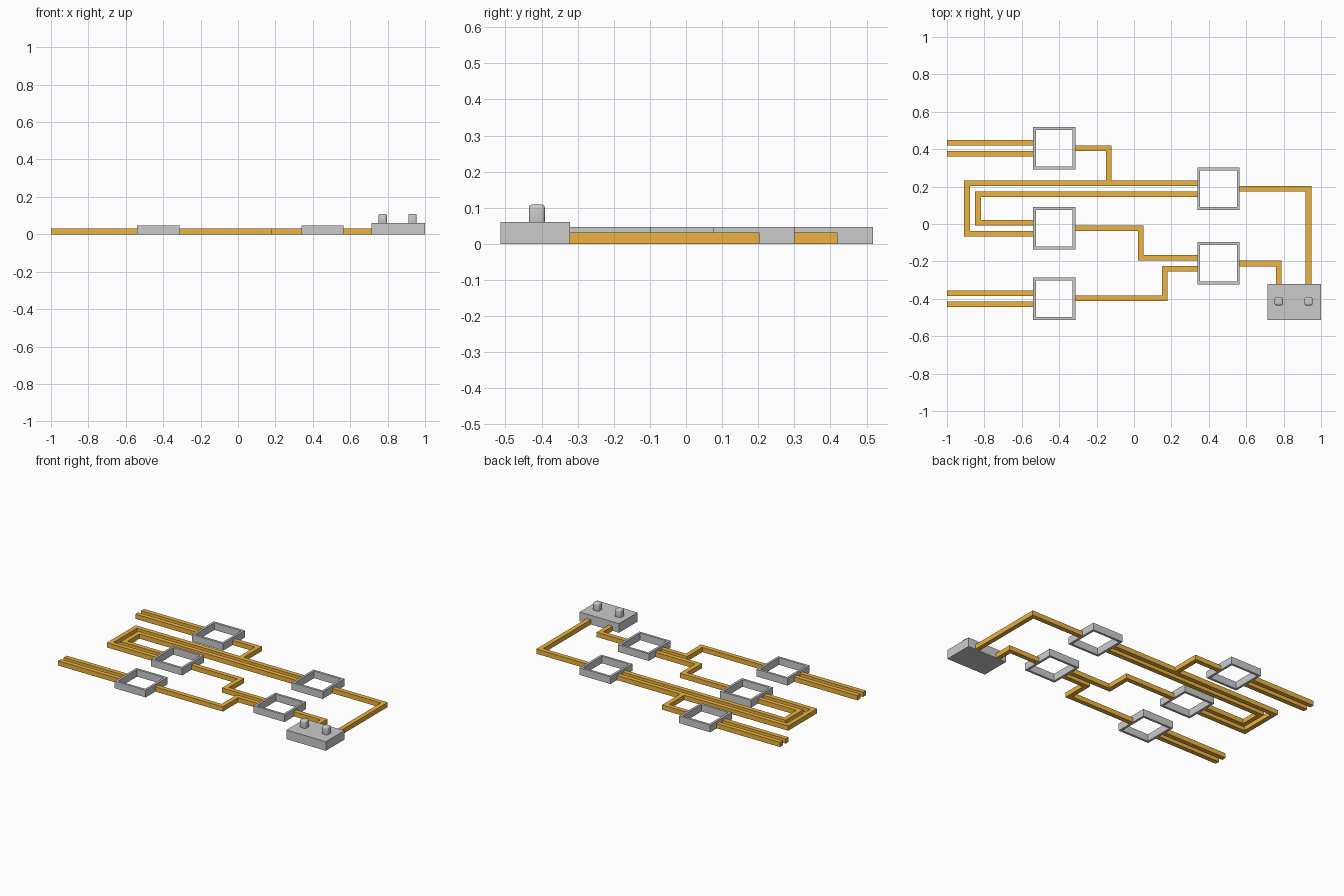
import bpy, bmesh
from mathutils import Vector

if "Cube" in bpy.data.objects:
    bpy.data.objects.remove(bpy.data.objects["Cube"])

orange = bpy.data.materials.new("wire_orange")
orange.diffuse_color = (0.85, 0.45, 0.05, 1)
orange.use_nodes = True
orange.node_tree.nodes["Principled BSDF"].inputs["Base Color"].default_value = orange.diffuse_color


def finish(name, bm, mat=None):
    bmesh.ops.recalc_face_normals(bm, faces=bm.faces[:])
    me = bpy.data.meshes.new(name)
    bm.to_mesh(me)
    bm.free()
    ob = bpy.data.objects.new(name, me)
    bpy.context.collection.objects.link(ob)
    if mat:
        me.materials.append(mat)
    return ob


def box(name, x0, x1, y0, y1, z0, z1, bevel=0):
    bm = bmesh.new()
    bmesh.ops.create_cube(bm, size=1)
    for v in bm.verts:
        v.co = ((x0 + x1) / 2 + v.co.x * (x1 - x0),
                (y0 + y1) / 2 + v.co.y * (y1 - y0),
                (z0 + z1) / 2 + v.co.z * (z1 - z0))
    if bevel:
        bmesh.ops.bevel(bm, geom=bm.edges[:], offset=bevel, segments=3,
                        profile=0.5, affect='EDGES')
    return finish(name, bm)


def loft(bm, rings, closed):
    n = len(rings)
    for i in range(n if closed else n - 1):
        a, b = rings[i], rings[(i + 1) % n]
        for k in range(4):
            bm.faces.new((a[k], a[(k + 1) % 4], b[(k + 1) % 4], b[k]))
    if not closed:
        bm.faces.new(rings[0])
        bm.faces.new(rings[-1])


def wire(name, pts, half=0.015, h=0.031):
    """Square-section strip with mitred right-angle corners."""
    bm = bmesh.new()
    p = [Vector(q) for q in pts]
    dirs = [(b - a).normalized() for a, b in zip(p, p[1:])]
    normals = [Vector((-d.y, d.x)) for d in dirs]
    rings = []
    for i, q in enumerate(p):
        if 0 < i < len(p) - 1:
            off = normals[i - 1] + normals[i]
        else:
            off = normals[0] if i == 0 else normals[-1]
        l, r = q + off * half, q - off * half
        rings.append([bm.verts.new((c.x, c.y, z))
                      for c, z in ((l, 0), (r, 0), (r, h), (l, h))])
    loft(bm, rings, False)
    return finish(name, bm, orange)


def frame(name, cx, cy, half=0.113, wall=0.015, h=0.047):
    """Open square gate housing."""
    bm = bmesh.new()
    rings = []
    for sx, sy in ((-1, -1), (1, -1), (1, 1), (-1, 1)):
        rings.append([bm.verts.new((cx + sx * r, cy + sy * r, z))
                      for r, z in ((half, 0), (half, h),
                                   (half - wall, h), (half - wall, 0))])
    loft(bm, rings, True)
    return finish(name, bm)


# Gate housings
XL, XR = -0.426, 0.452
L, R = XL - 0.113, XL + 0.113
L2, R2 = XR - 0.113, XR + 0.113
for i, (x, y) in enumerate(((XL, 0.405), (XL, -0.022), (XL, -0.4),
                            (XR, 0.188), (XR, -0.21))):
    frame(f"gate_frame_{i + 1}", x, y)

# Input wires
for i, y in enumerate((0.435, 0.376, -0.37, -0.429)):
    wire(f"input_wire_{i + 1}", [(-1, y), (L, y)])

# Looping wires between the upper right gate and the middle left gate
wire("outer_loop_wire", [(L2, 0.218), (-0.893, 0.218), (-0.893, -0.053), (L, -0.053)])
wire("inner_loop_wire", [(L2, 0.16), (-0.834, 0.16), (-0.834, 0.007), (L, 0.007)])

# Gate output wires
wire("top_gate_wire", [(R, 0.405), (-0.135, 0.405), (-0.135, 0.233)])
wire("middle_gate_wire", [(R, -0.023), (0.036, -0.023), (0.036, -0.181), (L2, -0.181)])
wire("bottom_gate_wire", [(R, -0.398), (0.164, -0.398), (0.164, -0.239), (L2, -0.239)])
wire("upper_result_wire", [(R2, 0.189), (0.933, 0.189), (0.933, -0.321)])
wire("lower_result_wire", [(R2, -0.211), (0.774, -0.211), (0.774, -0.321)])

# Output block with two rounded pegs
box("output_block", 0.713, 1.0, -0.514, -0.321, 0, 0.06)
for i, x in enumerate((0.774, 0.933)):
    peg = box(f"output_peg_{i + 1}", x - 0.022, x + 0.022, -0.435, -0.391, 0.05, 0.109, 0.009)
    bpy.context.view_layer.objects.active = peg
    peg.select_set(True)
    bpy.ops.object.shade_smooth_by_angle()
    peg.select_set(False)
